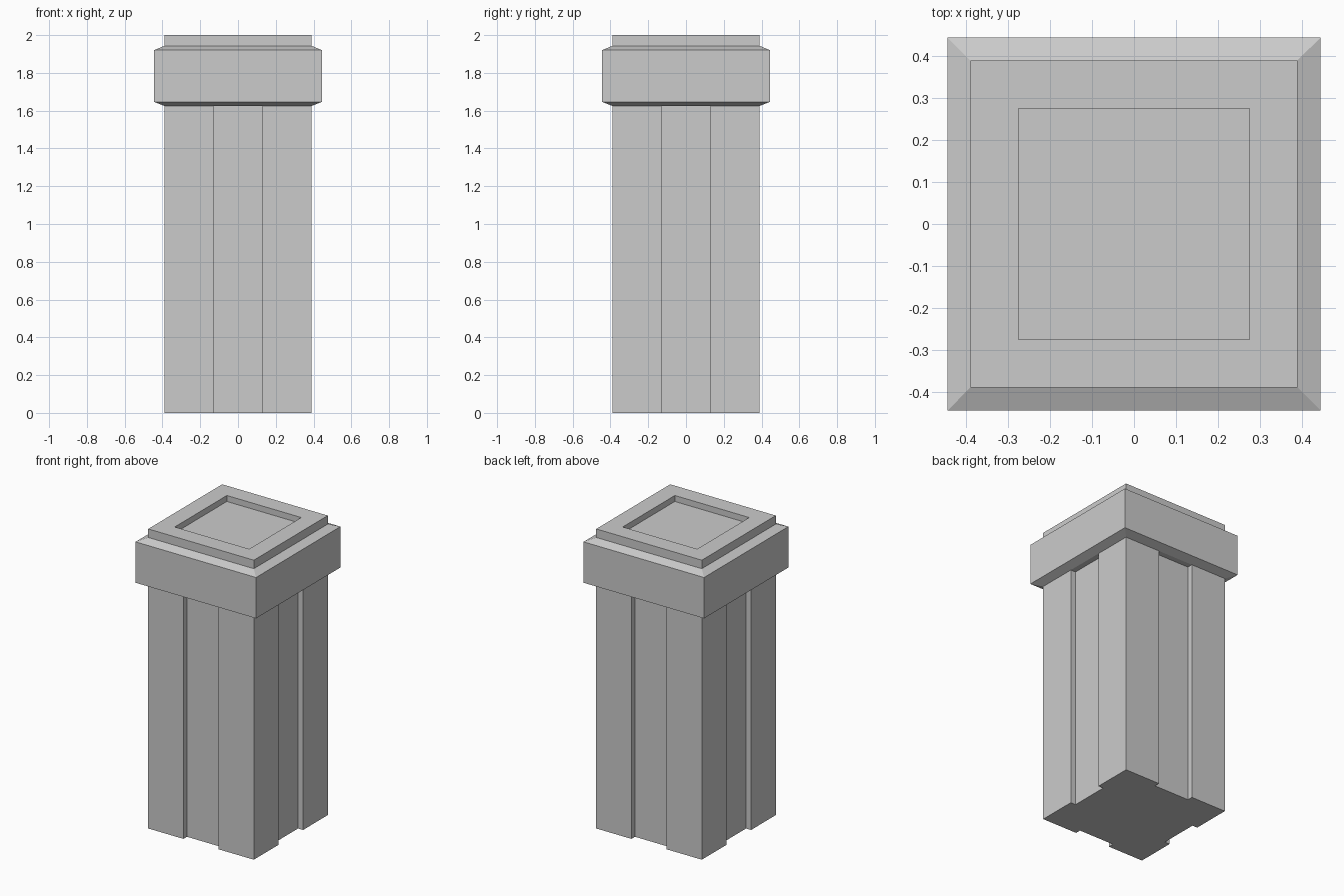
import bpy, bmesh

if "Cube" in bpy.data.objects:
    bpy.data.objects.remove(bpy.data.objects["Cube"])


def ring(bm, outline, z):
    return [bm.verts.new((x, y, z)) for x, y in outline]


def square(h):
    return [(-h, -h), (h, -h), (h, h), (-h, h)]


def build(name, sections, close_top=True):
    """Stack closed outlines (outline, z), joined by quads."""
    bm = bmesh.new()
    rings = [ring(bm, o, z) for o, z in sections]
    for a, b in zip(rings, rings[1:]):
        n = len(a)
        for i in range(n):
            j = (i + 1) % n
            bm.faces.new((a[i], a[j], b[j], b[i]))
    bm.faces.new(rings[0][::-1])
    if close_top:
        bm.faces.new(rings[-1])
    mesh = bpy.data.meshes.new(name)
    bm.to_mesh(mesh)
    bm.free()
    obj = bpy.data.objects.new(name, mesh)
    bpy.context.collection.objects.link(obj)
    return obj


HALF, GROOVE, DEPTH = 0.39, 0.13, 0.037
Z_CAP = 1.625

# Shaft: square outline with a shallow groove down each side
side = [(-HALF, -HALF), (-GROOVE, -HALF), (-GROOVE, -HALF + DEPTH),
        (GROOVE, -HALF + DEPTH), (GROOVE, -HALF)]
outline = []
for _ in range(4):
    outline += side
    side = [(-y, x) for x, y in side]
build("pillar_shaft", [(outline, 0), (outline, Z_CAP)], close_top=False)

# Cap: bevelled collar, raised top block and square recess
build("pillar_cap", [(square(h), z) for h, z in (
    (HALF, Z_CAP), (0.445, 1.647), (0.445, 1.92), (HALF, 1.943),
    (HALF, 2.0), (0.275, 2.0), (0.275, 1.96))])
